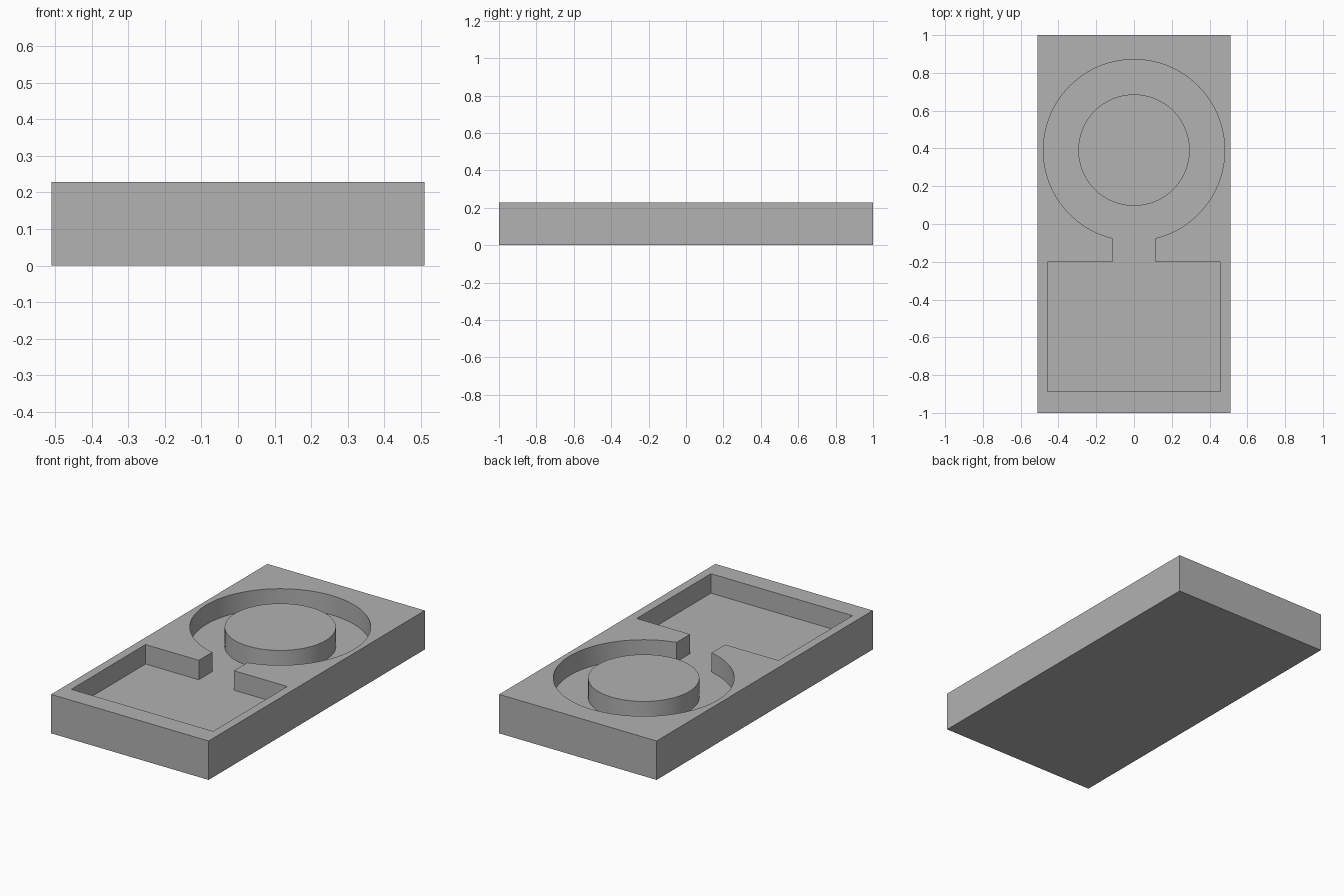
import bpy
import bmesh
from math import asin, cos, pi, sin

default = bpy.data.objects.get("Cube")
if default:
    bpy.data.objects.remove(default, do_unlink=True)

HALF_X, HALF_Y, HEIGHT = 0.51, 1.0, 0.228
FLOOR = 0.114                     # level of the pocket floor
RING_Y, RING_R, ISLAND_R = 0.391, 0.48, 0.295
NECK_X = 0.114
BAY_X, BAY_BACK, BAY_FRONT = 0.459, -0.2, -0.886
SEGMENTS = 96

grey = bpy.data.materials.new("plain_grey")
grey.use_nodes = True
colour = (0.445, 0.445, 0.445, 1.0)
grey.diffuse_color = colour
grey.node_tree.nodes["Principled BSDF"].inputs["Base Color"].default_value = colour


def prism(name, outline, bottom, top):
    """Extrude a closed xy outline from bottom to top."""
    bm = bmesh.new()
    face = bm.faces.new([bm.verts.new((x, y, bottom)) for x, y in outline])
    result = bmesh.ops.extrude_face_region(bm, geom=[face])
    verts = [v for v in result["geom"] if isinstance(v, bmesh.types.BMVert)]
    bmesh.ops.translate(bm, verts=verts, vec=(0, 0, top - bottom))
    bmesh.ops.recalc_face_normals(bm, faces=bm.faces)
    mesh = bpy.data.meshes.new(name)
    bm.to_mesh(mesh)
    bm.free()
    mesh.materials.append(grey)
    obj = bpy.data.objects.new(name, mesh)
    bpy.context.collection.objects.link(obj)
    return obj


def arc(radius, start, end, count):
    """Points on an arc around the ring centre."""
    angles = [start + (end - start) * i / count for i in range(count + 1)]
    return [(radius * cos(a), RING_Y + radius * sin(a)) for a in angles]


def activate(obj):
    bpy.ops.object.select_all(action="DESELECT")
    obj.select_set(True)
    bpy.context.view_layer.objects.active = obj


# Solid block
block = prism("block", [(-HALF_X, -HALF_Y), (HALF_X, -HALF_Y),
                        (HALF_X, HALF_Y), (-HALF_X, HALF_Y)], 0, HEIGHT)

# Keyhole pocket: round well, narrow neck and rectangular bay
gap = asin(NECK_X / RING_R)
outline = arc(RING_R, -pi / 2 + gap, 1.5 * pi - gap, SEGMENTS)
outline += [(-NECK_X, BAY_BACK), (-BAY_X, BAY_BACK), (-BAY_X, BAY_FRONT),
            (BAY_X, BAY_FRONT), (BAY_X, BAY_BACK), (NECK_X, BAY_BACK)]
cutter = prism("pocket_cutter", outline, FLOOR, HEIGHT + 0.1)
cutter.hide_render = True

cut = block.modifiers.new("pocket", "BOOLEAN")
cut.operation = "DIFFERENCE"
cut.solver = "EXACT"
cut.object = cutter
activate(block)
bpy.ops.object.modifier_apply(modifier=cut.name)
bpy.data.objects.remove(cutter, do_unlink=True)

# Round island in the well, flush with the block top
island = prism("round_island", arc(ISLAND_R, 0, 2 * pi, SEGMENTS)[:-1],
               FLOOR - 0.01, HEIGHT)

for part in (block, island):
    activate(part)
    bpy.ops.object.shade_smooth_by_angle()
